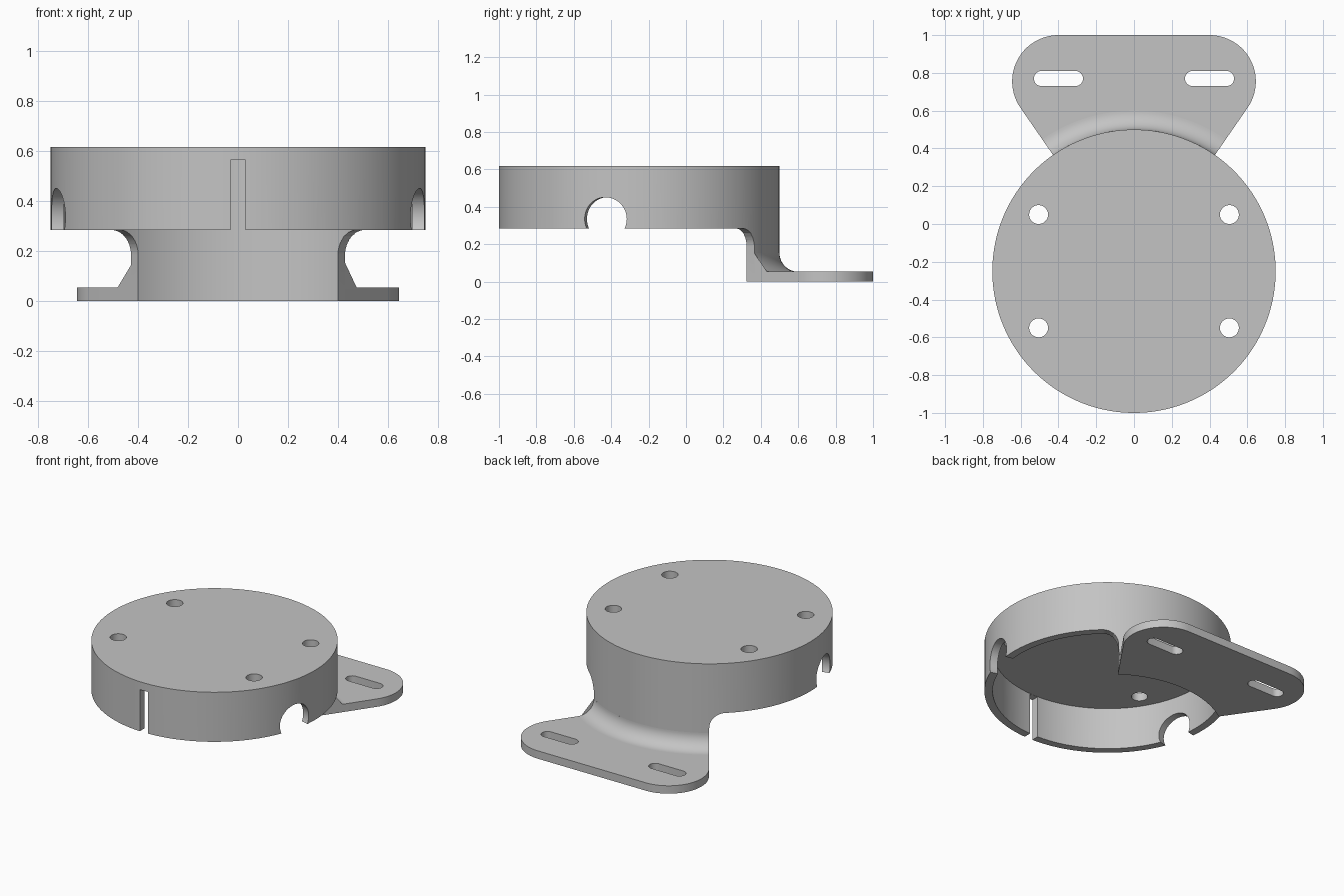
import bpy, bmesh
from math import sin, cos, pi, radians, sqrt, asin
from mathutils import Matrix, Vector

if "Cube" in bpy.data.objects:
    bpy.data.objects.remove(bpy.data.objects["Cube"], do_unlink=True)

CUP_Y = -0.25                    # cup axis
R_OUT, R_IN = 0.75, 0.70
TOP, CEILING, RIM, PLATE = 0.617, 0.565, 0.284, 0.053
FILLET = 0.1
EAR = Vector((0.4, 0.755))       # centre of the rounded plate corner
EAR_R = 0.245
HALF = asin(0.4 / R_IN)          # half angle of the bracket wall

grey = bpy.data.materials.new("plain grey")
grey.use_nodes = True
colour = (0.55, 0.55, 0.55, 1)
grey.diffuse_color = colour
grey.node_tree.nodes["Principled BSDF"].inputs["Base Color"].default_value = colour


def finish(bm, name):
    bmesh.ops.recalc_face_normals(bm, faces=bm.faces)
    mesh = bpy.data.meshes.new(name)
    bm.to_mesh(mesh)
    bm.free()
    mesh.materials.append(grey)
    obj = bpy.data.objects.new(name, mesh)
    bpy.context.collection.objects.link(obj)
    return obj


def cylinder(name, r, depth, matrix, segments=48):
    bm = bmesh.new()
    bmesh.ops.create_cone(bm, cap_ends=True, segments=segments, radius1=r,
                          radius2=r, depth=depth, matrix=matrix)
    return finish(bm, name)


def upright(name, r, x, y, z0, z1, segments=48):
    return cylinder(name, r, z1 - z0, Matrix.Translation((x, y, (z0 + z1) / 2)), segments)


def prism(name, outline, z0, z1):
    bm = bmesh.new()
    face = bm.faces.new([bm.verts.new((x, y, z0)) for x, y in outline])
    top = bmesh.ops.extrude_face_region(bm, geom=[face])["geom"]
    bmesh.ops.translate(bm, vec=(0, 0, z1 - z0),
                        verts=[v for v in top if isinstance(v, bmesh.types.BMVert)])
    return finish(bm, name)


def polar(r, a):
    """Point around the cup axis, with the angle taken from the back."""
    return r * sin(a), CUP_Y + r * cos(a)


def sweep(name, sections):
    """Solid through a row of closed (r, z) sections, each at its own angle."""
    bm = bmesh.new()
    rings = [[bm.verts.new((*polar(r, a), z)) for r, z in pts] for a, pts in sections]
    for p, q in zip(rings, rings[1:]):
        for i in range(len(p)):
            j = (i + 1) % len(p)
            bm.faces.new((p[i], p[j], q[j], q[i]))
    bm.faces.new(rings[0])
    bm.faces.new(rings[-1])
    bmesh.ops.triangulate(bm, faces=bm.faces)
    return finish(bm, name)


def activate(obj):
    bpy.ops.object.select_all(action="DESELECT")
    obj.select_set(True)
    bpy.context.view_layer.objects.active = obj


def cut(target, cutter):
    cutter.hide_render = True
    mod = target.modifiers.new("cut", "BOOLEAN")
    mod.operation, mod.solver, mod.object = "DIFFERENCE", "EXACT", cutter
    activate(target)
    bpy.ops.object.modifier_apply(modifier=mod.name)
    bpy.data.objects.remove(cutter, do_unlink=True)


def smooth(obj):
    activate(obj)
    bpy.ops.object.shade_smooth_by_angle(angle=radians(30))


# Cup: hollow from below, its wall reaching the ground only at the back
cup = upright("cup_with_back_wall", R_OUT, 0, CUP_Y, 0, TOP, 192)
cut(cup, upright("cavity", R_IN, 0, CUP_Y, -0.1, CEILING, 192))

# Open space below the rim, with rounded corners beside the back wall
columns = []
for i in range(13):
    t = i * pi / 24
    columns.append((HALF + FILLET * (1 - cos(t)) / R_OUT, RIM - FILLET * (1 - sin(t))))
start = columns[-1][0]
middle = [(start + (2 * pi - 2 * start) * i / 60, RIM) for i in range(1, 60)]
columns += middle + [(2 * pi - a, z) for a, z in reversed(columns)]
cut(cup, sweep("rim_cutter", [(a, [(0.5, -0.1), (1, -0.1), (1, z), (0.5, z)])
                              for a, z in columns]))

# Round side notches, pointing at the cup axis
for angle in (radians(-14), pi + radians(14)):
    place = (Matrix.Translation((0, CUP_Y, 0.335)) @ Matrix.Rotation(angle, 4, "Z")
             @ Matrix.Translation((R_OUT, 0, 0)) @ Matrix.Rotation(pi / 2, 4, "Y"))
    cut(cup, cylinder("notch", 0.116, 0.4, place, 64))

# Narrow front slot
cut(cup, prism("slot", [(-0.03, -1.1), (0.03, -1.1), (0.03, -0.8), (-0.03, -0.8)],
               -0.1, CEILING - 0.001))

# Four screw holes in the top
for x in (-0.505, 0.505):
    for y in (-0.55, 0.05):
        cut(cup, upright("screw_hole", 0.05, x, y, 0.5, 0.7))
smooth(cup)

# Mounting plate: inner arc, radial sides and two rounded corners
reach = EAR.y - polar(R_IN, HALF)[1]
tilt = asin(EAR_R / reach)
right_side = [EAR + EAR_R * Vector((cos(a), sin(a)))
              for a in [-tilt + (pi / 2 + tilt) * i / 32 for i in range(33)]]
arc = [polar(R_OUT - 0.01, -HALF + 2 * HALF * i / 40) for i in range(41)]
outline = arc + [tuple(p) for p in right_side] + [(-p.x, p.y) for p in reversed(right_side)]
plate = prism("mounting_plate", outline, 0, PLATE)

# Long screw slots in the plate
for side in (-1, 1):
    ends = []
    for centre, turn in ((0.09, -pi / 2), (-0.09, pi / 2)):
        ends += [(side * 0.4 + centre + 0.04 * cos(turn + pi * i / 16),
                  0.77 + 0.04 * sin(turn + pi * i / 16)) for i in range(17)]
    cut(plate, prism("long_slot", ends, -0.1, 0.2))
smooth(plate)

# Curved fillet between the plate and the back wall
curve = [(R_OUT + FILLET * (1 - cos(t)), PLATE + FILLET * (1 - sin(t)))
         for t in [i * pi / 32 for i in range(17)]]
curve += [(R_OUT + FILLET, PLATE - 0.005), (R_OUT - 0.01, PLATE - 0.005),
          (R_OUT - 0.01, PLATE + FILLET)]
fillet = sweep("wall_fillet", [(-HALF + 2 * HALF * i / 40, curve) for i in range(41)])
smooth(fillet)
